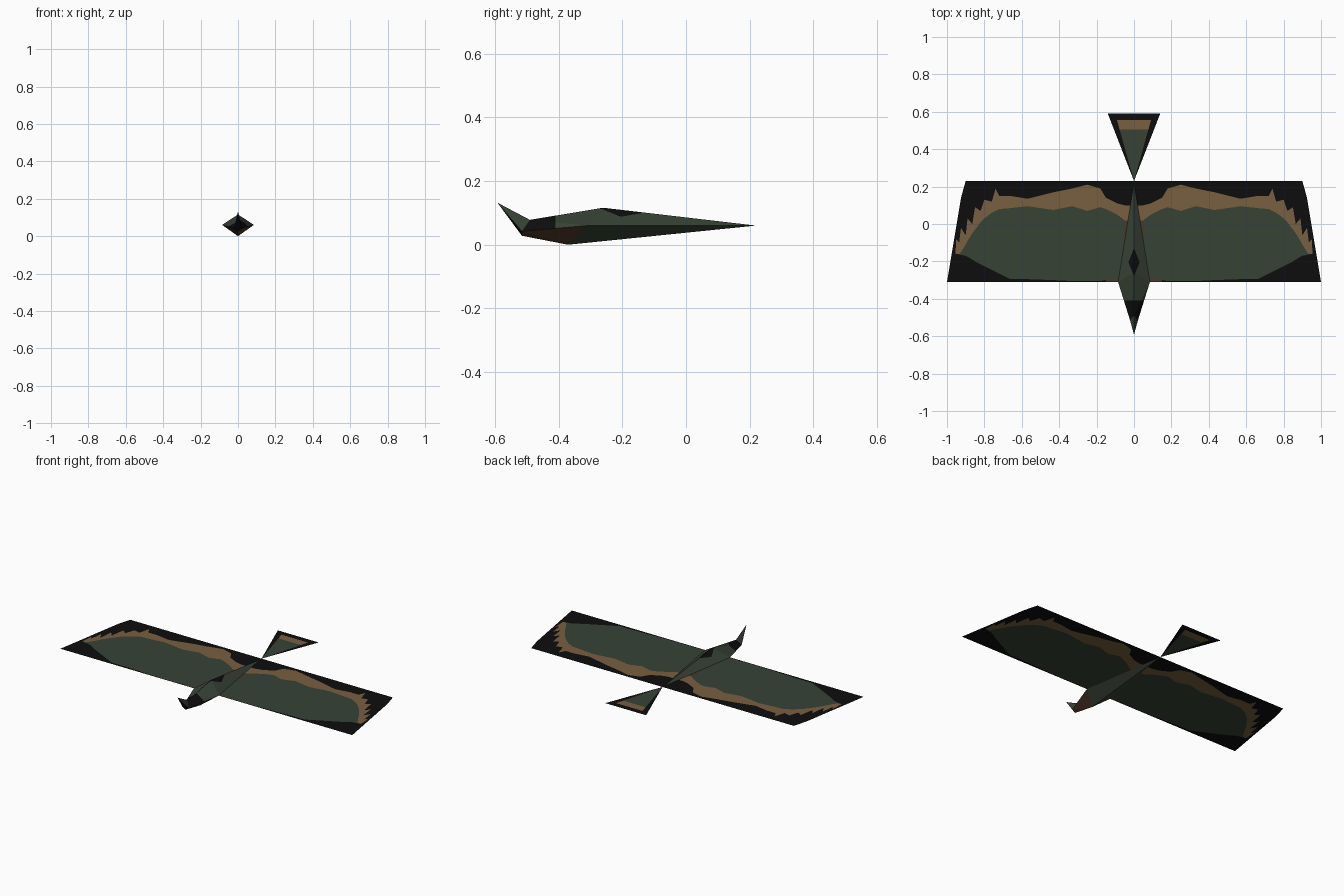
import bpy, bmesh
from mathutils import Vector

if "Cube" in bpy.data.objects:
    bpy.data.objects.remove(bpy.data.objects["Cube"])

COLOURS = [("black", (0.004, 0.004, 0.004)), ("dark_green", (0.038, 0.055, 0.036)),
           ("tan", (0.19, 0.115, 0.053)), ("brown", (0.075, 0.038, 0.021))]
MATS = []
for name, rgb in COLOURS:
    m = bpy.data.materials.new(name)
    m.diffuse_color = (*rgb, 1)
    m.use_nodes = True
    m.node_tree.nodes["Principled BSDF"].inputs["Base Color"].default_value = m.diffuse_color
    MATS.append(m)
BLACK, GREEN, TAN, BROWN = range(4)
Z = 0.06  # height of wings and tail


def finish(name, bm):
    me = bpy.data.meshes.new(name)
    bm.to_mesh(me)
    bm.free()
    for m in MATS:
        me.materials.append(m)
    ob = bpy.data.objects.new(name, me)
    bpy.context.collection.objects.link(ob)


def sheet(name, columns, colour, up):
    """Flat sheet from columns of (x, y) points; all faces point up or down."""
    bm = bmesh.new()
    grid = [[bm.verts.new((x, y, Z)) for x, y in col] for col in columns]
    for i in range(len(grid) - 1):
        for j in range(len(grid[0]) - 1):
            f = bm.faces.new((grid[i][j], grid[i + 1][j], grid[i + 1][j + 1], grid[i][j + 1]))
            f.material_index = colour(i, j)
    bmesh.ops.remove_doubles(bm, verts=bm.verts, dist=1e-5)
    bm.normal_update()
    bmesh.ops.reverse_faces(bm, faces=[f for f in bm.faces if (f.normal.z > 0) != up])
    finish(name, bm)


# Wings: x, then the ends of the black front, green middle and tan band
BANDS = [(0, -.30, .02, .10), (.05, -.30, .02, .10), (.09, -.29, .05, .11),
         (.15, -.30, .08, .14), (.18, -.305, .09, .19), (.25, -.305, .07, .21),
         (.33, -.305, .095, .19), (.43, -.30, .075, .17), (.57, -.295, .095, .135),
         (.66, -.295, .085, .15), (.72, -.265, .08, .15), (.74, -.255, .07, .19),
         (.76, -.245, .06, .12), (.80, -.225, .03, .13), (.82, -.215, .01, .07),
         (.85, -.20, -.03, .09), (.865, -.19, -.05, .0), (.89, -.175, -.09, .03),
         (.90, -.17, -.11, -.06), (.925, -.165, -.15, -.02), (.935, -.162, -.16, -.10),
         (.95, -.16, -.16, -.08), (.955, -.16, -.16, -.16), (1, -.31, -.31, -.31)]
FRONT, BACK = -0.31, 0.23


def wing_colour(i, j):
    x = BANDS[i][0]
    if j == 0:
        return BROWN if x < 0.15 else BLACK
    if j == 1:
        return BROWN if x < 0.05 else GREEN
    return TAN if j == 2 else BLACK


for name, side in (("left_wing", -1), ("right_wing", 1)):
    cols = []
    for x, a, b, c in BANDS:
        back = min(BACK, FRONT + (1 - x) / 0.09 * (BACK - FRONT))  # slanted tip
        cols.append([(side * x, y) for y in (FRONT, a, b, c, back)])
    sheet(name, cols, wing_colour, True)

# Tail: a fan of rows with black edges, its face pointing down
rows = []
for y in (0.23, 0.30, 0.505, 0.555, 0.59):
    w = 0.14 * (y - 0.23) / 0.36
    rows.append([(k * w, y) for k in (-1, -0.72, 0, 0.72, 1)])
sheet("tail", rows,
      lambda i, j: BLACK if j in (0, 3) else (GREEN, GREEN, TAN, BLACK)[i], False)

# Body: diamond cross-sections from the raised beak to the pointed rear
bm = bmesh.new()


def ring(top, side, bottom):
    x, y, z = side
    return [bm.verts.new(p) for p in ((0, *top), (x, y, z), (0, *bottom), (-x, y, z))]


head = ring((-0.49, 0.078), (0.021, -0.515, 0.042), (-0.515, 0.028))
chest = ring((-0.26, 0.116), (0.085, -0.31, 0.06), (-0.37, 0.0))
beak = bm.verts.new((0, -0.592, 0.132))
rear = bm.verts.new((0, 0.22, 0.06))
for i in range(4):
    k = (i + 1) % 4
    bm.faces.new((beak, head[i], head[k]))
    bm.faces.new((head[i], chest[i], chest[k]))
    bm.faces.new((head[i], chest[k], head[k]))
    bm.faces.new((chest[i], rear, chest[k]))
bmesh.ops.recalc_face_normals(bm, faces=bm.faces)

# Cuts for the black head cap and the diamond patch on the back
MID, HALF_W, HALF_L = -0.205, 0.03, 0.075


def cut(point, normal):
    bmesh.ops.bisect_plane(bm, geom=bm.verts[:] + bm.edges[:] + bm.faces[:],
                           plane_co=point, plane_no=normal)


cut((0, -0.41, 0), (0, 1, 0))
for sx in (-1, 1):
    for sy in (-1, 1):
        cut((sx * HALF_W, MID, 0), Vector((sx / HALF_W, sy / HALF_L, 0)).normalized())

bm.normal_update()
for f in bm.faces:
    c = f.calc_center_median()
    patch = abs(c.x) / HALF_W + abs(c.y - MID) / HALF_L < 1
    if c.y < -0.515:
        f.material_index = BLACK if f.normal.z < 0 else GREEN
    elif f.normal.z > 0:
        f.material_index = BLACK if patch or c.y < -0.41 else GREEN
    else:
        f.material_index = BROWN if c.y < -0.34 else GREEN
finish("body", bm)
